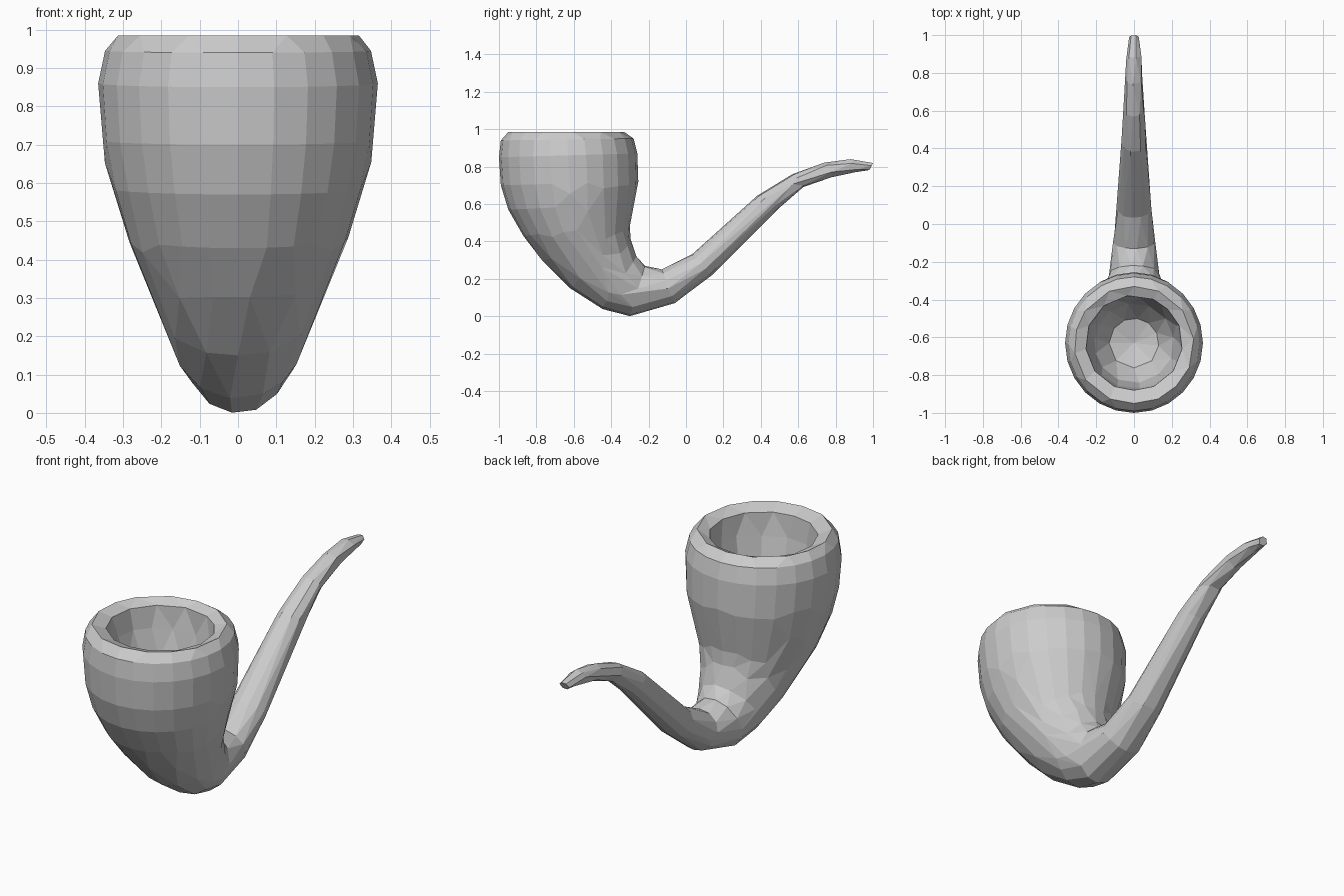
import bpy, bmesh, math
from mathutils import Vector

cube = bpy.data.objects.get("Cube")
if cube:
    bpy.data.objects.remove(cube)

SIDES = 24

# Sections along the pipe: outer (y, z), inner (y, z), half width
chamber = [
    ((-.64, .56), (-.62, .56), .01), ((-.76, .59), (-.50, .59), .13),
    ((-.84, .71), (-.42, .71), .21), ((-.87, .85), (-.39, .85), .24),
    ((-.88, .96), (-.38, .96), .255),
]
bowl = [
    ((-.95, .985), (-.33, .985), .315), ((-.99, .94), (-.28, .95), .347),
    ((-1.0, .85), (-.26, .87), .365), ((-.99, .70), (-.255, .72), .355),
    ((-.95, .57), (-.275, .60), .33), ((-.87, .43), (-.30, .49), .29),
    ((-.77, .30), (-.30, .44), .25), ((-.62, .15), (-.29, .39), .205),
    ((-.45, .04), (-.265, .32), .165), ((-.30, .0), (-.22, .27), .13),
]
stem = [
    ((-.06, .07), (-.13, .25), .112), ((.14, .22), (.03, .33), .092),
    ((.32, .40), (.21, .49), .08), ((.50, .58), (.38, .645), .067),
    ((.63, .69), (.57, .76), .055), ((.78, .745), (.74, .82), .046),
    ((.90, .77), (.88, .84), .04), ((.98, .78), (1.0, .82), .025),
]


def add_ring(bm, outer, inner, half_width):
    a, b = Vector((0, *outer)), Vector((0, *inner))
    mid, half = (a + b) / 2, (b - a) / 2
    side = Vector((half_width, 0, 0))
    angles = [math.tau * i / SIDES for i in range(SIDES)]
    return [bm.verts.new(mid + half * math.cos(t) + side * math.sin(t)) for t in angles]


# One continuous skin from the chamber floor, over the rim, to the mouthpiece
bm = bmesh.new()
rings = [add_ring(bm, *section) for section in chamber + bowl + stem]
for lower, upper in zip(rings, rings[1:]):
    for i in range(SIDES):
        j = (i + 1) % SIDES
        bm.faces.new((lower[i], lower[j], upper[j], upper[i]))
bm.faces.new(rings[0])
bm.faces.new(rings[-1])
bmesh.ops.recalc_face_normals(bm, faces=bm.faces)

mesh = bpy.data.meshes.new("pipe_body")
bm.to_mesh(mesh)
bm.free()
pipe = bpy.data.objects.new("pipe_body", mesh)
bpy.context.collection.objects.link(pipe)

# Irregular flat triangular facets
facets = pipe.modifiers.new("facets", "DECIMATE")
facets.ratio = 0.5

# Plain grey
grey = bpy.data.materials.new("plain_grey")
grey.use_nodes = True
colour = (.6, .6, .6, 1)
grey.diffuse_color = colour
grey.node_tree.nodes["Principled BSDF"].inputs["Base Color"].default_value = colour
mesh.materials.append(grey)
